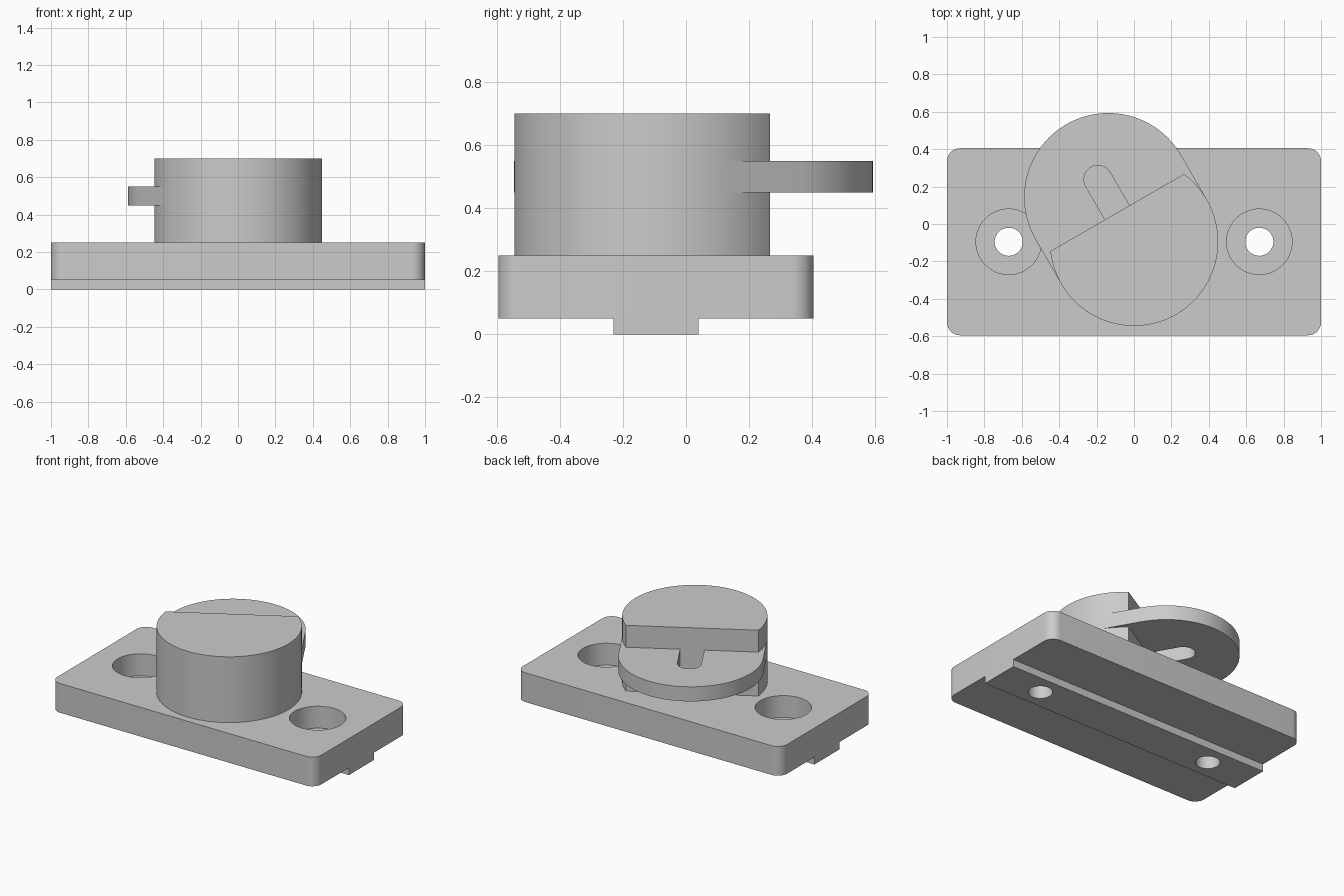
import bpy
import bmesh
from math import pi, cos, sin, radians
from mathutils import Matrix, Vector

cube = bpy.data.objects.get("Cube")
if cube:
    bpy.data.objects.remove(cube)

grey = bpy.data.materials.new("plain_grey")
grey.use_nodes = True
grey.diffuse_color = (0.6, 0.6, 0.6, 1)
grey.node_tree.nodes["Principled BSDF"].inputs["Base Color"].default_value = (0.6, 0.6, 0.6, 1)

AXIS_Y = -0.095      # shared centre line of base, rail and lock body
RADIUS = 0.45        # lock body and cam
CHORD = 0.18         # distance of the flat cut from the lock axis


def arc(cx, cy, r, start, end, steps):
    """Points along an arc, angles in radians."""
    angles = [start + (end - start) * i / steps for i in range(steps + 1)]
    return [(cx + r * cos(a), cy + r * sin(a)) for a in angles]


def circle(x, y, r):
    return arc(x, y, r, 0, 2 * pi, 64)[:-1]


def prism(name, outline, z0, z1, turn=0, helper=False):
    """Extrude a flat outline, turned about the lock axis."""
    bm = bmesh.new()
    face = bm.faces.new([bm.verts.new((x, y, z0)) for x, y in outline])
    grown = bmesh.ops.extrude_face_region(bm, geom=[face])["geom"]
    verts = [v for v in grown if isinstance(v, bmesh.types.BMVert)]
    bmesh.ops.translate(bm, vec=Vector((0, 0, z1 - z0)), verts=verts)
    bmesh.ops.recalc_face_normals(bm, faces=bm.faces)
    bm.transform(Matrix.Translation((0, AXIS_Y, 0)) @ Matrix.Rotation(turn, 4, "Z"))
    mesh = bpy.data.meshes.new(name)
    bm.to_mesh(mesh)
    bm.free()
    mesh.materials.append(grey)
    obj = bpy.data.objects.new(name, mesh)
    bpy.context.collection.objects.link(obj)
    obj.hide_render = helper
    return obj


def cut(target, cutter):
    """Subtract a cutter and discard it."""
    bpy.context.view_layer.objects.active = target
    mod = target.modifiers.new("cut", "BOOLEAN")
    mod.operation = "DIFFERENCE"
    mod.solver = "EXACT"
    mod.object = cutter
    bpy.ops.object.modifier_apply(modifier=mod.name)
    bpy.data.objects.remove(cutter)


# Base plate with rounded corners
corner = 0.07
outline = []
for i, (sx, sy) in enumerate([(1, 1), (-1, 1), (-1, -1), (1, -1)]):
    outline += arc(sx * (1 - corner), sy * (0.5 - corner), corner,
                   i * pi / 2, (i + 1) * pi / 2, 10)
base = prism("base_plate", outline, 0.05, 0.25)

# Guide rail under the base
w = 0.135
rail = prism("guide_rail", [(-1, -w), (1, -w), (1, w), (-1, w)], 0, 0.05)

# Counterbored screw holes
for x in (-0.67, 0.67):
    cut(base, prism("counterbore_cutter", circle(x, 0, 0.175), 0.1, 0.4, helper=True))
    for part in (base, rail):
        cut(part, prism("hole_cutter", circle(x, 0, 0.075), -0.1, 0.4, helper=True))

# Lock body: a cylinder with one flat side
tilt = radians(30)
half_chord = (RADIUS ** 2 - CHORD ** 2) ** 0.5
side = Vector((half_chord, CHORD)).angle_signed(Vector((1, 0)))
body = prism("lock_body", arc(0, 0, RADIUS, pi - side, 2 * pi + side, 80), 0.25, 0.7, tilt)

# Sliding cam: a long rounded plate passing through the body
cam_outline = arc(0, 0.275, RADIUS, 0, pi, 48) + arc(0, 0, RADIUS, pi, 2 * pi, 48)
cam = prism("sliding_cam", cam_outline, 0.45, 0.55, tilt)

# Slot in the cam, square at the body and round at the far end
slot = [(-0.075, CHORD), (0.075, CHORD)] + arc(0, 0.385, 0.075, 0, pi, 20)
cut(cam, prism("slot_cutter", slot, 0.4, 0.6, tilt, helper=True))

# Smooth the curved walls and keep the edges crisp
bpy.ops.object.select_all(action="DESELECT")
for part in (base, rail, body, cam):
    part.select_set(True)
bpy.context.view_layer.objects.active = base
bpy.ops.object.shade_smooth_by_angle(angle=radians(30))
